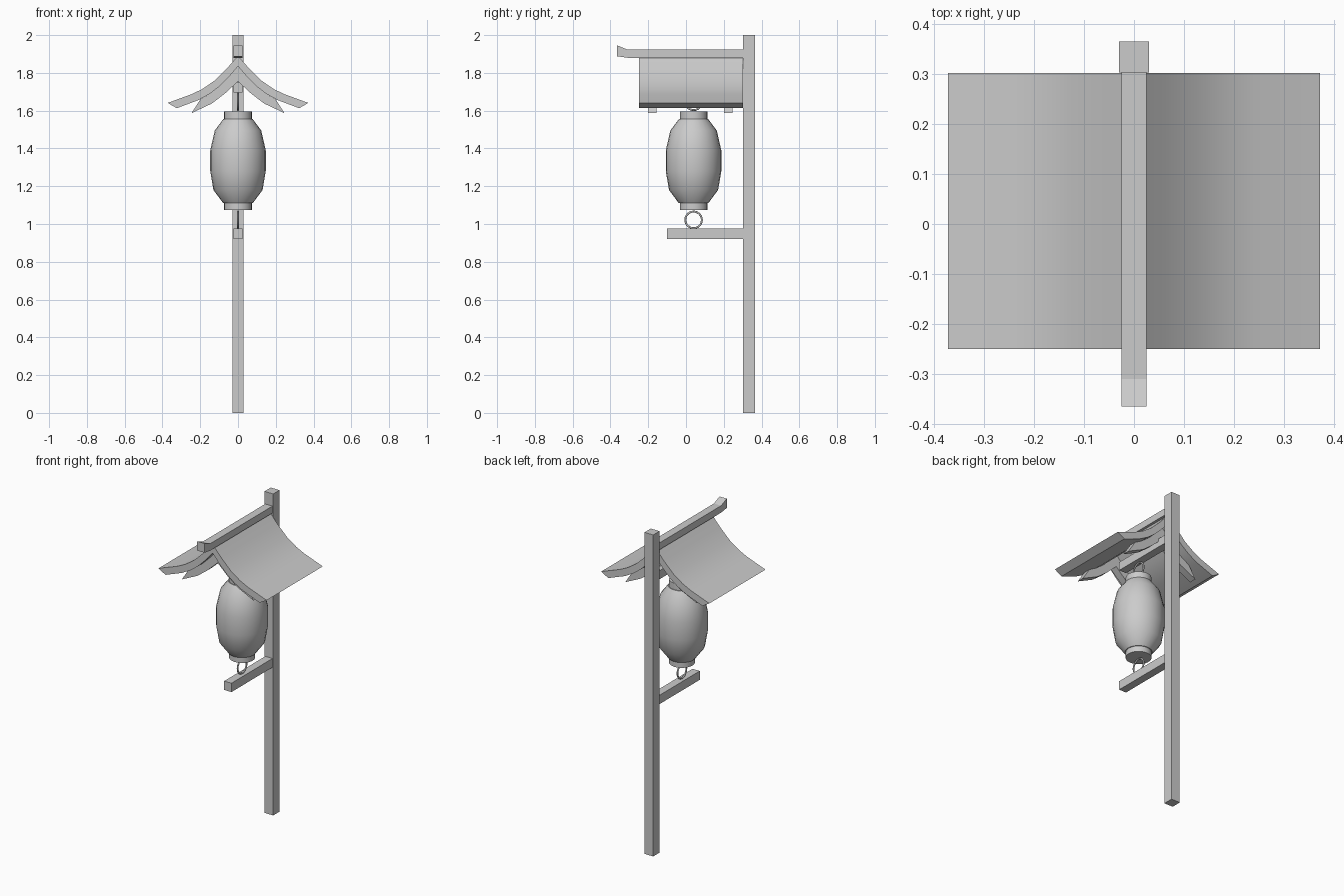
import bpy, bmesh, math

if "Cube" in bpy.data.objects:
    bpy.data.objects.remove(bpy.data.objects["Cube"])

LY = 0.04  # lantern axis in y


def finish(name, bm, smooth=None):
    bmesh.ops.recalc_face_normals(bm, faces=bm.faces)
    me = bpy.data.meshes.new(name)
    bm.to_mesh(me)
    bm.free()
    ob = bpy.data.objects.new(name, me)
    bpy.context.collection.objects.link(ob)
    if smooth:
        bpy.ops.object.select_all(action='DESELECT')
        ob.select_set(True)
        bpy.context.view_layer.objects.active = ob
        bpy.ops.object.shade_smooth_by_angle(angle=math.radians(smooth))
    return ob


def prism(name, outline, place, a, b, smooth=None):
    """Extrude a 2D outline from a to b; place maps (u, v, depth) to xyz."""
    bm = bmesh.new()
    face = bm.faces.new([bm.verts.new(place(u, v, a)) for u, v in outline])
    ext = bmesh.ops.extrude_face_region(bm, geom=[face], use_keep_orig=True)
    old = set(face.verts)
    new = [v for v in ext['geom'] if isinstance(v, bmesh.types.BMVert) and v not in old]
    delta = place(0, 0, b - a)
    bmesh.ops.translate(bm, verts=new, vec=delta)
    return finish(name, bm, smooth)


def along_y(u, v, d):
    return (u, d, v)


def along_x(u, v, d):
    return (d, u, v)


def box(name, half, y0, y1, z0, z1):
    prism(name, [(y0, z0), (y1, z0), (y1, z1), (y0, z1)], along_x, -half, half)


def mirrored(half):
    """Mirror a centre-to-edge curve, giving a left-to-right curve."""
    return [(-x, z) for x, z in reversed(half[1:])] + half


def lathe(name, profile, sides=24):
    bm = bmesh.new()
    rings = []
    for r, z in profile:
        rings.append([bm.verts.new((r * math.cos(2 * math.pi * i / sides),
                                    LY + r * math.sin(2 * math.pi * i / sides), z))
                      for i in range(sides)])
    for lo, hi in zip(rings, rings[1:]):
        for i in range(sides):
            j = (i + 1) % sides
            bm.faces.new((lo[i], lo[j], hi[j], hi[i]))
    bm.faces.new(rings[0])
    bm.faces.new(rings[-1])
    finish(name, bm, 40)


# Post and the two arms
box("post", 0.03, 0.303, 0.365, 0, 2)
box("lower_arm", 0.025, -0.10, 0.305, 0.92, 0.975)
box("upper_arm", 0.025, -0.10, 0.305, 1.697, 1.75)

# Ridge beam with upturned front end
prism("ridge_beam", [(0.305, 1.88), (0.305, 1.923), (-0.31, 1.923), (-0.365, 1.946),
                     (-0.365, 1.888), (-0.31, 1.88)], along_x, -0.025, 0.025)

# Curved roof
top = [(0, 1.89), (0.06, 1.822), (0.127, 1.757), (0.19, 1.714), (0.244, 1.688), (0.372, 1.641)]
under = [(0, 1.835), (0.05, 1.777), (0.1, 1.727), (0.15, 1.689), (0.21, 1.656), (0.324, 1.613)]
prism("roof", mirrored(top) + mirrored(under)[::-1], along_y, -0.25, 0.302, 30)

# Rafters under the roof
raft_top = under[:4] + [(0.198, 1.662)]
raft_low = [(0, 1.755), (0.07, 1.69), (0.138, 1.638), (0.246, 1.587)]
for name, y in (("front_rafter", -0.2), ("back_rafter", 0.2)):
    prism(name, mirrored(raft_top) + mirrored(raft_low)[::-1], along_y, y, y + 0.045, 25)

# Lantern body and caps
lathe("lantern_body", [(0.078, 1.11), (0.13, 1.18), (0.147, 1.28), (0.147, 1.39),
                       (0.123, 1.495), (0.078, 1.555)])
lathe("lantern_top_cap", [(0.073, 1.55), (0.073, 1.595)])
lathe("lantern_bottom_cap", [(0.073, 1.075), (0.073, 1.115)])

# Hanging rings above and below the lantern
for name, z in (("top_ring", 1.647), ("bottom_ring", 1.022)):
    bpy.ops.mesh.primitive_torus_add(location=(0, LY, z), rotation=(0, math.pi / 2, 0),
                                     major_radius=0.044, minor_radius=0.005,
                                     major_segments=24, minor_segments=8)
    bpy.context.object.name = name
    bpy.ops.object.shade_smooth_by_angle(angle=math.radians(60))
